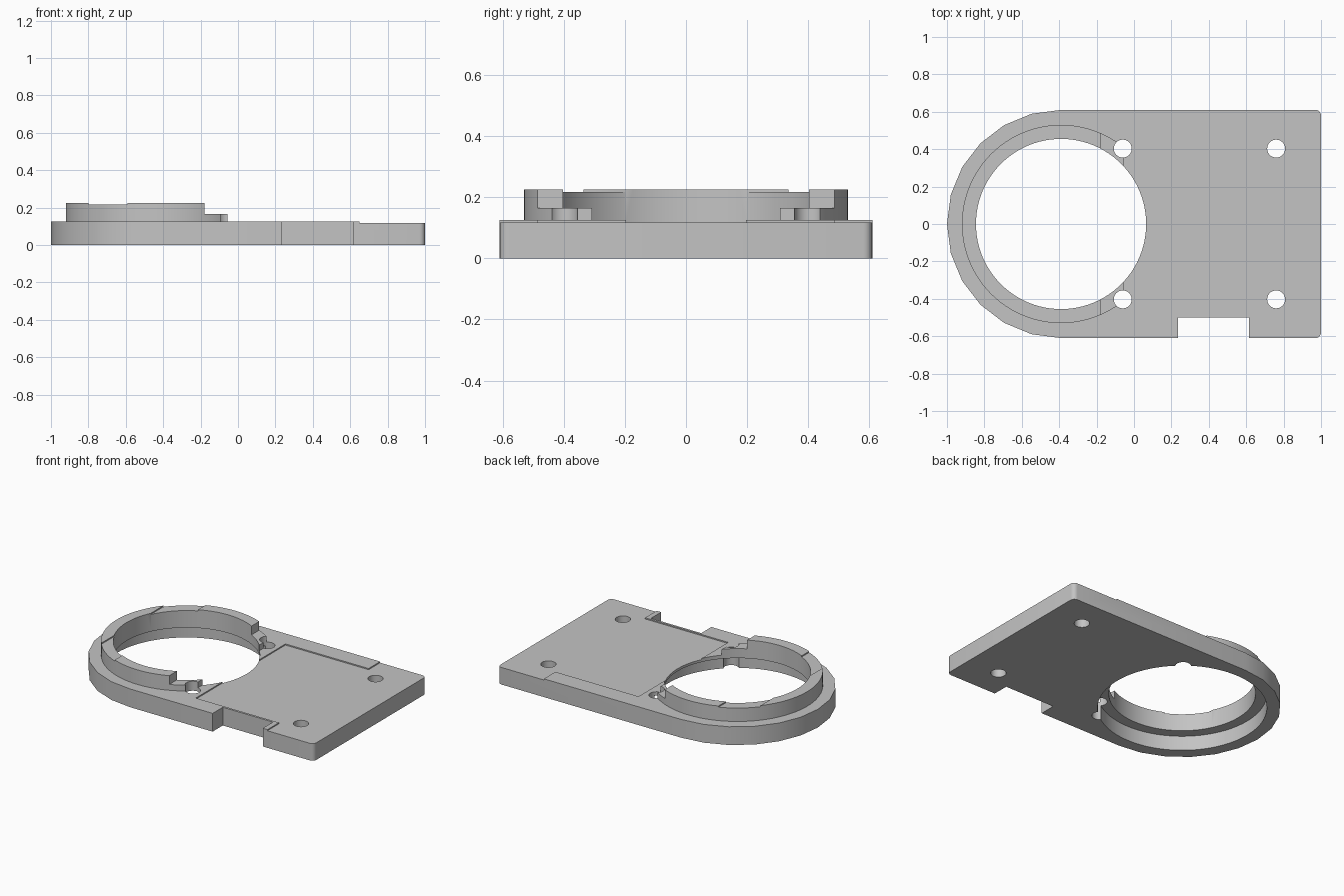
import bpy
import math

if "Cube" in bpy.data.objects:
    bpy.data.objects.remove(bpy.data.objects["Cube"], do_unlink=True)

grey = bpy.data.materials.new("light grey")
grey.use_nodes = True
colour = (0.55, 0.55, 0.55, 1)
grey.diffuse_color = colour
grey.node_tree.nodes["Principled BSDF"].inputs["Base Color"].default_value = colour


def prism(name, outline, z0, z1):
    """Extrude a counter-clockwise outline from z0 to z1."""
    n = len(outline)
    verts = [(x, y, z) for z in (z0, z1) for x, y in outline]
    faces = [tuple(reversed(range(n))), tuple(range(n, 2 * n))]
    faces += [(i, (i + 1) % n, n + (i + 1) % n, n + i) for i in range(n)]
    mesh = bpy.data.meshes.new(name)
    mesh.from_pydata(verts, [], faces)
    mesh.materials.append(grey)
    ob = bpy.data.objects.new(name, mesh)
    bpy.context.collection.objects.link(ob)
    return ob


def arc(cx, cy, r, start, end, steps):
    angles = [math.radians(start + (end - start) * i / steps) for i in range(steps + 1)]
    return [(cx + r * math.cos(a), cy + r * math.sin(a)) for a in angles]


def cylinder(name, cx, cy, r, z0, z1, sides):
    return prism(name, arc(cx, cy, r, 0, 360, sides)[:-1], z0, z1)


def box(name, x0, x1, y0, y1, z0, z1):
    return prism(name, [(x0, y0), (x1, y0), (x1, y1), (x0, y1)], z0, z1)


def combine(target, tool, operation):
    """Apply a boolean and throw the tool away."""
    mod = target.modifiers.new(operation, "BOOLEAN")
    mod.operation = operation
    mod.solver = "EXACT"
    mod.object = tool
    bpy.context.view_layer.objects.active = target
    bpy.ops.object.modifier_apply(modifier=mod.name)
    bpy.data.objects.remove(tool, do_unlink=True)


HALF = 0.61       # half the plate width
CX = -0.39        # centre of the round end
TOP = 0.125
FLOOR = 0.117
CORNER = 0.03

# Plate: faceted round end, small fillets on the square end
outline = arc(CX, 0, HALF, 90, 270, 12)
outline += arc(1 - CORNER, -HALF + CORNER, CORNER, -90, 0, 5)
outline += arc(1 - CORNER, HALF - CORNER, CORNER, 0, 90, 5)
plate = prism("mounting_plate", outline, 0, TOP)

# Raised collar, stepped down towards the plate, with a shallow dip in its rim
collar = cylinder("collar", CX, 0, 0.53, 0.11, 0.225, 96)
for cutter in (
    box("collar_end", -0.055, 0.5, -1, 1, 0, 0.5),
    box("collar_step", -0.18, 0.5, -1, 1, 0.165, 0.5),
    box("rim_dip", -0.8, -0.59, -1, 1, 0.217, 0.5),
):
    combine(collar, cutter, "DIFFERENCE")
combine(plate, collar, "UNION")

# Shallow recess in the top, edge notch, bore and counterbore from below
recess = [(0.02, -0.485), (0.65, -0.485), (0.65, -0.8), (1.2, -0.8),
          (1.2, 0.8), (0.65, 0.8), (0.65, 0.485), (0.02, 0.485)]
cutters = [
    prism("recess", recess, FLOOR, 0.5),
    box("notch", 0.235, 0.615, -0.8, -0.5, -0.2, 0.5),
    cylinder("bore", CX, 0, 0.455, -0.2, 0.5, 96),
    cylinder("counterbore", CX, 0, 0.525, -0.2, 0.1, 96),
]
# Screw holes
for x in (-0.06, 0.76):
    for y in (-0.403, 0.403):
        cutters.append(cylinder("screw_hole", x, y, 0.048, -0.2, 0.5, 32))
for cutter in cutters:
    combine(plate, cutter, "DIFFERENCE")

bpy.ops.object.select_all(action="DESELECT")
plate.select_set(True)
bpy.context.view_layer.objects.active = plate
bpy.ops.object.shade_smooth_by_angle(angle=math.radians(25))
